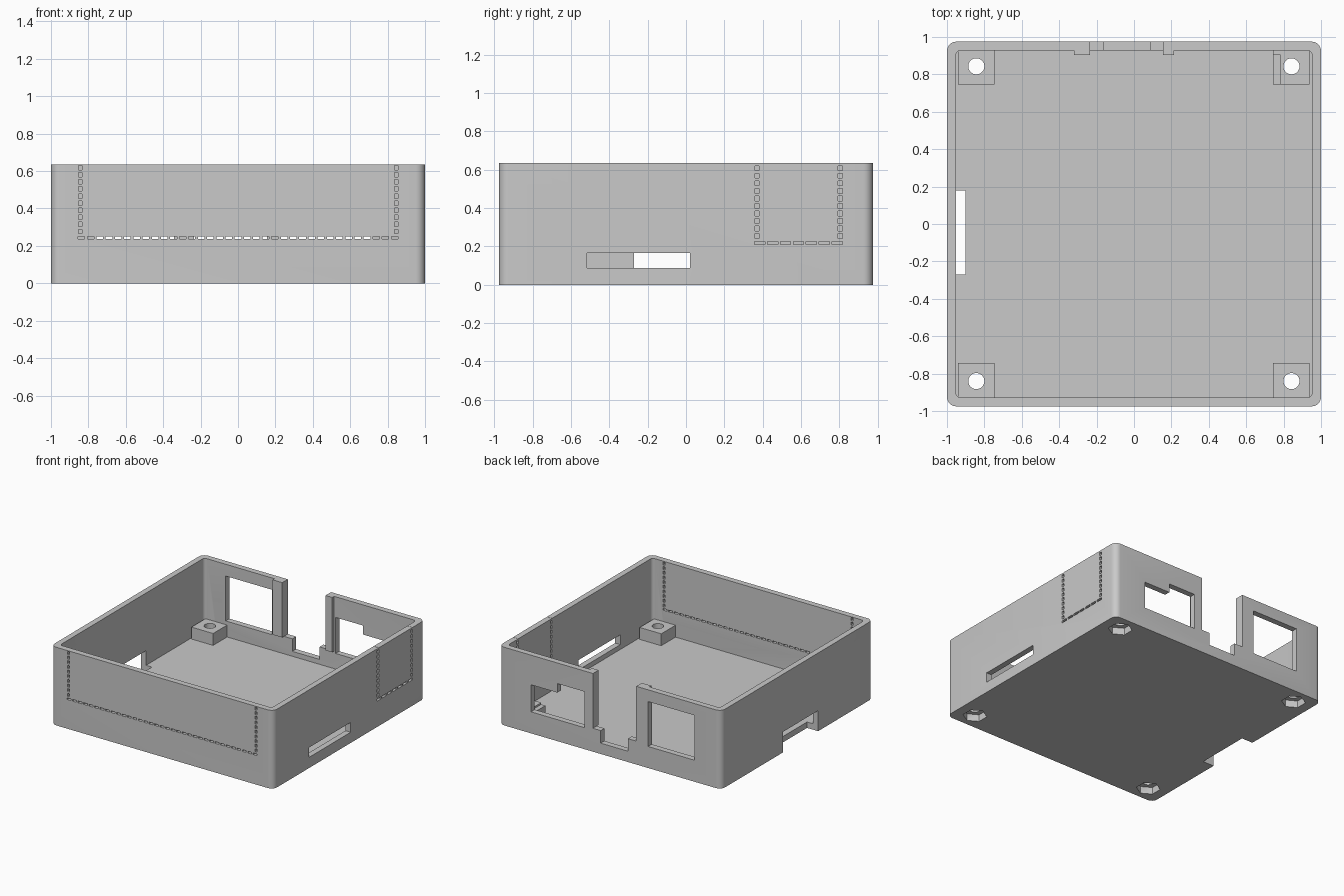
import bpy, bmesh, math
from mathutils import Matrix, Vector

if "Cube" in bpy.data.objects:
    bpy.data.objects.remove(bpy.data.objects["Cube"])

grey = bpy.data.materials.new("matte_grey")
grey.use_nodes = True
colour = (0.585, 0.585, 0.585, 1)
grey.diffuse_color = colour
grey.node_tree.nodes["Principled BSDF"].inputs["Base Color"].default_value = colour


def box(bm, x, y, z):
    """Add a box from (low, high) ranges and return its verts."""
    size = Vector((x[1] - x[0], y[1] - y[0], z[1] - z[0]))
    mid = Vector((x[0] + x[1], y[0] + y[1], z[0] + z[1])) / 2
    m = Matrix.Translation(mid) @ Matrix.Diagonal((*size, 1))
    return bmesh.ops.create_cube(bm, size=1, matrix=m)["verts"]


def rounded_box(bm, x, y, z, radius):
    verts = box(bm, x, y, z)
    edges = {e for v in verts for e in v.link_edges
             if abs(e.verts[0].co.z - e.verts[1].co.z) > 0.01}
    bmesh.ops.bevel(bm, geom=list(edges), offset=radius, segments=6,
                    profile=0.5, affect='EDGES')


def prism(bm, x, y, z, radius, sides):
    m = Matrix.Translation((x, y, (z[0] + z[1]) / 2))
    bmesh.ops.create_cone(bm, cap_ends=True, segments=sides, radius1=radius,
                          radius2=radius, depth=z[1] - z[0], matrix=m)


def finish(bm, name):
    mesh = bpy.data.meshes.new(name)
    bm.to_mesh(mesh)
    bm.free()
    mesh.materials.append(grey)
    ob = bpy.data.objects.new(name, mesh)
    bpy.context.collection.objects.link(ob)
    return ob


def cut(ob, cutter):
    """Subtract a cutter from a part, then discard it."""
    cutter.hide_render = True
    mod = ob.modifiers.new("cut", 'BOOLEAN')
    mod.operation, mod.solver, mod.object = 'DIFFERENCE', 'EXACT', cutter
    mod.use_self = True
    bpy.context.view_layer.objects.active = ob
    bpy.ops.object.modifier_apply(modifier=mod.name)
    bpy.data.objects.remove(cutter)


def smooth(ob):
    bpy.ops.object.select_all(action='DESELECT')
    ob.select_set(True)
    bpy.context.view_layer.objects.active = ob
    bpy.ops.object.shade_smooth_by_angle(angle=math.radians(30))


def dashes(low, high, count, gap=0.014):
    """Ranges of evenly spaced dashes."""
    step = (high - low + gap) / count
    return [(low + i * step, low + (i + 1) * step - gap) for i in range(count)]


HEIGHT, FLOOR, TOP = 0.636, 0.048, 0.7
HOLES = [(x, y) for x in (-0.843, 0.842) for y in (-0.84, 0.843)]

# open tray: rounded outer block minus rounded cavity
bm = bmesh.new()
rounded_box(bm, (-1, 1), (-0.975, 0.975), (0, HEIGHT), 0.05)
case = finish(bm, "case_shell")
bm = bmesh.new()
rounded_box(bm, (-0.953, 0.953), (-0.927, 0.927), (FLOOR, TOP), 0.025)
cut(case, finish(bm, "cavity_cutter"))

# ports in the back wall, slots in the side walls
bm = bmesh.new()
back = (0.91, 1.05)
box(bm, (-0.76, -0.342), back, (0.175, 0.54))
box(bm, (0.23, 0.712), back, (0.175, 0.395))
box(bm, (0.23, 0.475), back, (0.3, 0.468))
box(bm, (-0.235, 0.155), back, (0.19, TOP))
box(bm, (-0.16, 0.085), back, (0.088, 0.3))
box(bm, (0.9, 1.05), (-0.517, 0.02), (0.087, 0.167))
box(bm, (-1.05, -0.9), (-0.27, 0.18), (-0.05, 0.167))
cut(case, finish(bm, "port_cutter"))

# perforated tear-out panels in the front and one side
bm = bmesh.new()
front, side = (-1.05, -0.9), (0.92, 1.05)
for r in dashes(-0.855, 0.855, 35):
    box(bm, r, front, (0.237, 0.251))
for r in dashes(0.265, 0.63, 10):
    for x in (-0.853, 0.837):
        box(bm, (x, x + 0.018), front, r)
for r in dashes(0.358, 0.815, 7):
    box(bm, side, r, (0.21, 0.227))
for r in dashes(0.241, 0.66, 11):
    for y in (0.36, 0.793):
        box(bm, side, (y, y + 0.022), r)
cut(case, finish(bm, "perforation_cutter"))


def screw_cutter():
    """Screw holes with hexagonal nut recesses below."""
    bm = bmesh.new()
    for x, y in HOLES:
        prism(bm, x, y, (-0.1, 0.3), 0.043, 32)
        prism(bm, x, y, (-0.1, 0.056), 0.09, 6)
    return finish(bm, "screw_cutter")


cut(case, screw_cutter())
smooth(case)

# corner mounting posts
for x, y in HOLES:
    name = ("left" if x > 0 else "right") + ("_back" if y > 0 else "_front")
    bm = bmesh.new()
    xs = (0.743, 0.937) if x > 0 else (-0.942, -0.747)
    ys = (0.747, 0.929) if y > 0 else (-0.929, -0.743)
    box(bm, xs, ys, (FLOOR - 0.005, 0.145))
    post = finish(bm, name + "_post")
    if x > 0 and y > 0:
        # clearance step beside the port
        bm = bmesh.new()
        box(bm, (0.7, 0.78), (0.7, 0.907), (0.13, 0.3))
        cut(post, finish(bm, "step_cutter"))
    cut(post, screw_cutter())
    smooth(post)

# stiffening pillars either side of the back opening
for name, xs in (("right_pillar", (-0.32, -0.235)), ("left_pillar", (0.155, 0.215))):
    bm = bmesh.new()
    box(bm, xs, (0.903, 0.935), (0.19, HEIGHT))
    finish(bm, name)
